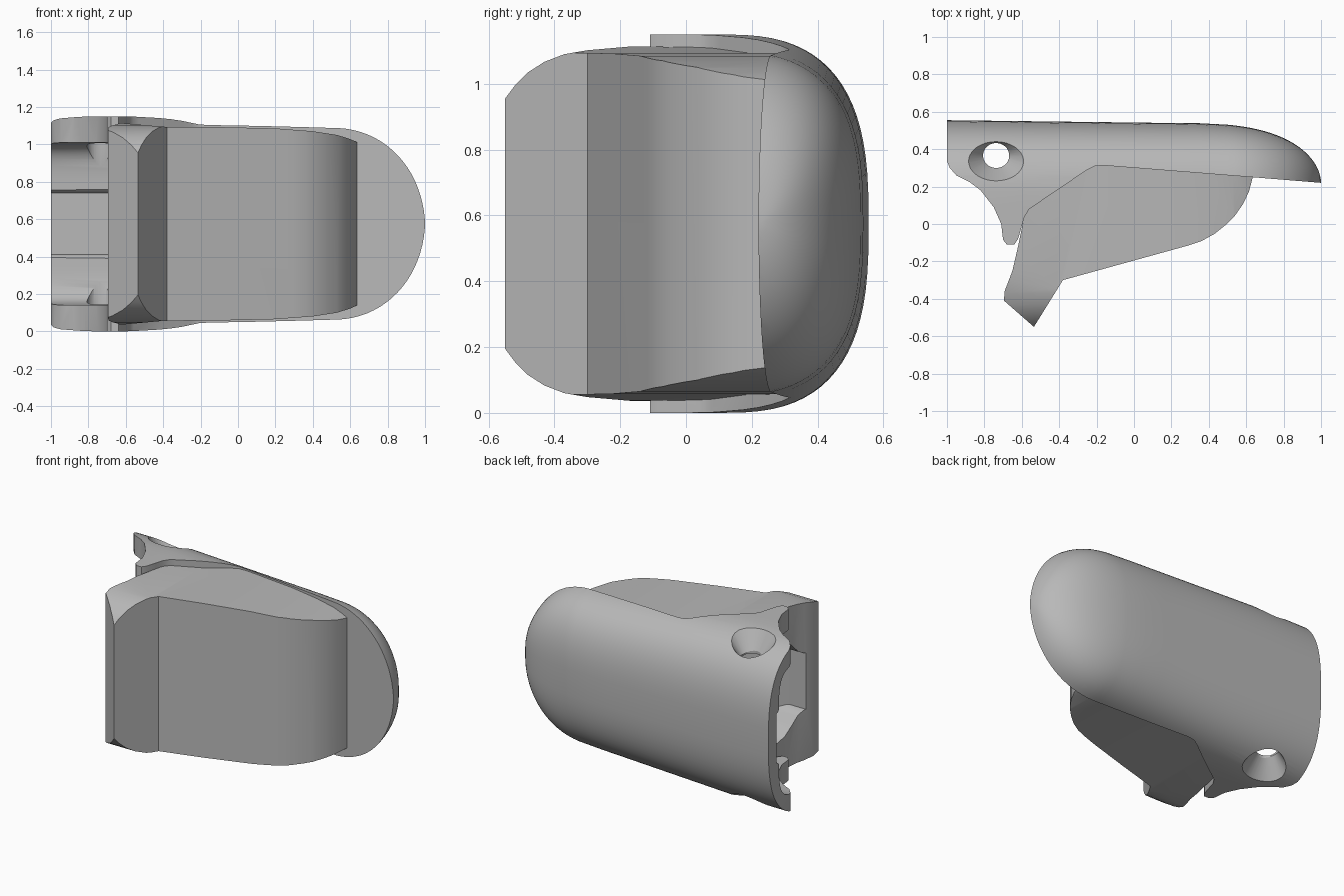
import bpy, bmesh, math

if "Cube" in bpy.data.objects:
    bpy.data.objects.remove(bpy.data.objects["Cube"])

MID = 0.575  # height of the symmetry plane

grey = bpy.data.materials.new("plain grey")
grey.use_nodes = True
grey.diffuse_color = (0.48, 0.48, 0.48, 1)
grey.node_tree.nodes["Principled BSDF"].inputs["Base Color"].default_value = (0.48, 0.48, 0.48, 1)


def finish(name, bm):
    bmesh.ops.recalc_face_normals(bm, faces=bm.faces)
    mesh = bpy.data.meshes.new(name)
    bm.to_mesh(mesh)
    bm.free()
    mesh.materials.append(grey)
    obj = bpy.data.objects.new(name, mesh)
    bpy.context.collection.objects.link(obj)
    return obj


def loft(name, rings):
    bm = bmesh.new()
    loops = [[bm.verts.new(p) for p in ring] for ring in rings]
    n = len(loops[0])
    for a, b in zip(loops, loops[1:]):
        for i in range(n):
            j = (i + 1) % n
            bm.faces.new((a[i], a[j], b[j], b[i]))
    bm.faces.new(loops[0])
    bm.faces.new(loops[-1])
    return finish(name, bm)


def prism(name, outline, axis, low, high):
    """Extrude a 2D outline along the axis 'x', 'y' or 'z'."""
    place = {"x": lambda a, b, t: (t, a, b),
             "y": lambda a, b, t: (a, t, b),
             "z": lambda a, b, t: (a, b, t)}[axis]
    return loft(name, [[place(a, b, t) for a, b in outline] for t in (low, high)])


def mirrored(top):
    """Close an upper silhouette with its reflection in the mid plane."""
    return top + [(a, 2 * MID - z) for a, z in reversed(top)]


def carve(obj, tool, operation):
    tool.hide_render = True
    mod = obj.modifiers.new("cut", "BOOLEAN")
    mod.operation = operation
    mod.solver = "EXACT"
    mod.object = tool
    bpy.context.view_layer.objects.active = obj
    bpy.ops.object.modifier_apply(modifier=mod.name)
    bpy.data.objects.remove(tool)


def smooth(obj):
    bpy.ops.object.select_all(action="DESELECT")
    obj.select_set(True)
    bpy.context.view_layer.objects.active = obj
    bpy.ops.object.shade_smooth_by_angle(angle=math.radians(28))


def half_height(x):
    if x > 0.5:
        return 0.525 * math.sqrt(max(0.0, 1 - ((x - 0.5) / 0.5) ** 2.1))
    return 0.575 - 0.05 * max(0.0, x + 0.6) / 1.1


def back_depth(x):
    if x > 0.2:
        return 0.22 + 0.32 * max(0.0, 1 - ((x - 0.2) / 0.8) ** 3) ** 0.53
    return 0.54 + 0.015 * (0.2 - x) / 1.2


def section(x, power, inset_z=0.0, inset_y=0.0, steps=40):
    """Rounded back with straight sides running forward."""
    h = half_height(x) - inset_z
    y_max = back_depth(x) - inset_y
    y_mid = 0.1
    ring = [(x, -0.25, MID - h)]
    for i in range(steps + 1):
        t = -math.pi / 2 + math.pi * i / steps
        s, c = math.sin(t), max(0.0, math.cos(t))
        z = math.copysign(abs(s) ** power, s)
        ring.append((x, y_mid + (y_max - y_mid) * c ** power, MID + h * z))
    ring.append((x, -0.25, MID + h))
    return ring


# Rear shell: long rounded cover, trimmed to its plan outline
stations = [-1, -0.8, -0.6, -0.3, 0, 0.2, 0.35]
stations += [0.5 + 0.4995 * math.sin(math.pi / 2 * i / 20) for i in range(21)]
shell = loft("rear_shell", [section(x, 0.714) for x in stations])
seam = [(-0.56, 0.08), (-0.25, 0.29), (-0.21, 0.31), (-0.16, 0.313), (0.635, 0.25)]
hook = [(-0.585, 0.04), (-0.62, -0.08), (-0.64, -0.11), (-0.68, -0.11),
        (-0.7, -0.085), (-0.71, 0), (-0.75, 0.09), (-0.82, 0.18),
        (-0.88, 0.225), (-0.95, 0.26), (-0.985, 0.3), (-1.01, 0.36)]
plan = [(-1.01, 0.7), (1.1, 0.7), (1.1, 0.212)] + seam[::-1] + hook
carve(shell, prism("shell_plan", plan, "z", -0.2, 1.4), "INTERSECT")

# Boxy hollow inside, open at the right end, with a shallow channel in its back wall
carve(shell, loft("shell_cavity", [section(x, 0.35, 0.14, 0.11)
                                   for x in (-1.1, -0.6, -0.2, 0.2, 0.5)]), "DIFFERENCE")
channel = mirrored([(0.2, 0.76), (0.44, 0.76), (0.455, 0.745), (0.47, 0.74)])
carve(shell, prism("back_channel", channel, "x", -1.1, 0.3), "DIFFERENCE")


# Countersunk screw holes through both walls
def turned(name, z_low, z_high, r_low, r_high, squash):
    rings = []
    for z, r in ((z_low, r_low), (z_high, r_high)):
        rings.append([(-0.737 + r * math.cos(k * math.tau / 40),
                       0.366 + r * squash * math.sin(k * math.tau / 40), z)
                      for k in range(40)])
    return loft(name, rings)


carve(shell, turned("hole", -0.2, 1.4, 0.07, 0.07, 0.95), "DIFFERENCE")
for side in (-1, 1):
    sink = turned("countersink", MID + side * 0.43, MID + side * 0.59, 0.07, 0.19, 0.78)
    carve(shell, sink, "DIFFERENCE")
smooth(shell)

# Front block: plan outline rounded by a side and a front silhouette
outline = seam + [(0.615, 0.175), (0.585, 0.11), (0.54, 0.045), (0.49, -0.005),
                  (0.43, -0.053), (0.36, -0.092), (0.29, -0.115), (-0.38, -0.3),
                  (-0.535, -0.55), (-0.695, -0.41), (-0.692, -0.36), (-0.65, -0.25),
                  (-0.62, -0.12), (-0.585, 0.05)]
block = prism("front_block", outline, "z", 0, 2 * MID)
side_top = [(-0.57, 0.93), (-0.55, 0.955), (-0.52, 0.995), (-0.48, 1.035),
            (-0.43, 1.067), (-0.37, 1.09), (-0.3, 1.102), (-0.15, 1.115), (0.4, 1.125)]
front_top = [(-0.8, 1.125), (-0.6, 1.112), (-0.4, 1.094), (-0.1, 1.092), (0.2, 1.085),
             (0.4, 1.07), (0.53, 1.05), (0.6, 1.028), (0.66, 1.0)]
carve(block, prism("side_form", mirrored(side_top), "x", -1, 1), "INTERSECT")
carve(block, prism("front_form", mirrored(front_top), "y", -1, 1), "INTERSECT")

# Pocket in the block: joins the shell cavity and narrows in a wave towards the front
pocket_plan = [(-0.9, -0.31), (-0.55, -0.31), (-0.42, -0.22), (-0.1, -0.1), (0.3, 0.02),
               (0.4, 0.4), (-0.9, 0.4)]
wave = [(-0.4, 0.76), (-0.3, 0.765), (-0.26, 0.785), (-0.21, 0.84), (-0.15, 0.9),
        (-0.09, 0.925), (-0.02, 0.93), (0.03, 0.95), (0.08, 0.985), (0.5, 0.99)]
pocket = prism("block_pocket", pocket_plan, "z", 0, 1.2)
carve(pocket, prism("pocket_wave", mirrored(wave), "x", -1, 1), "INTERSECT")
carve(block, pocket, "DIFFERENCE")
smooth(block)
